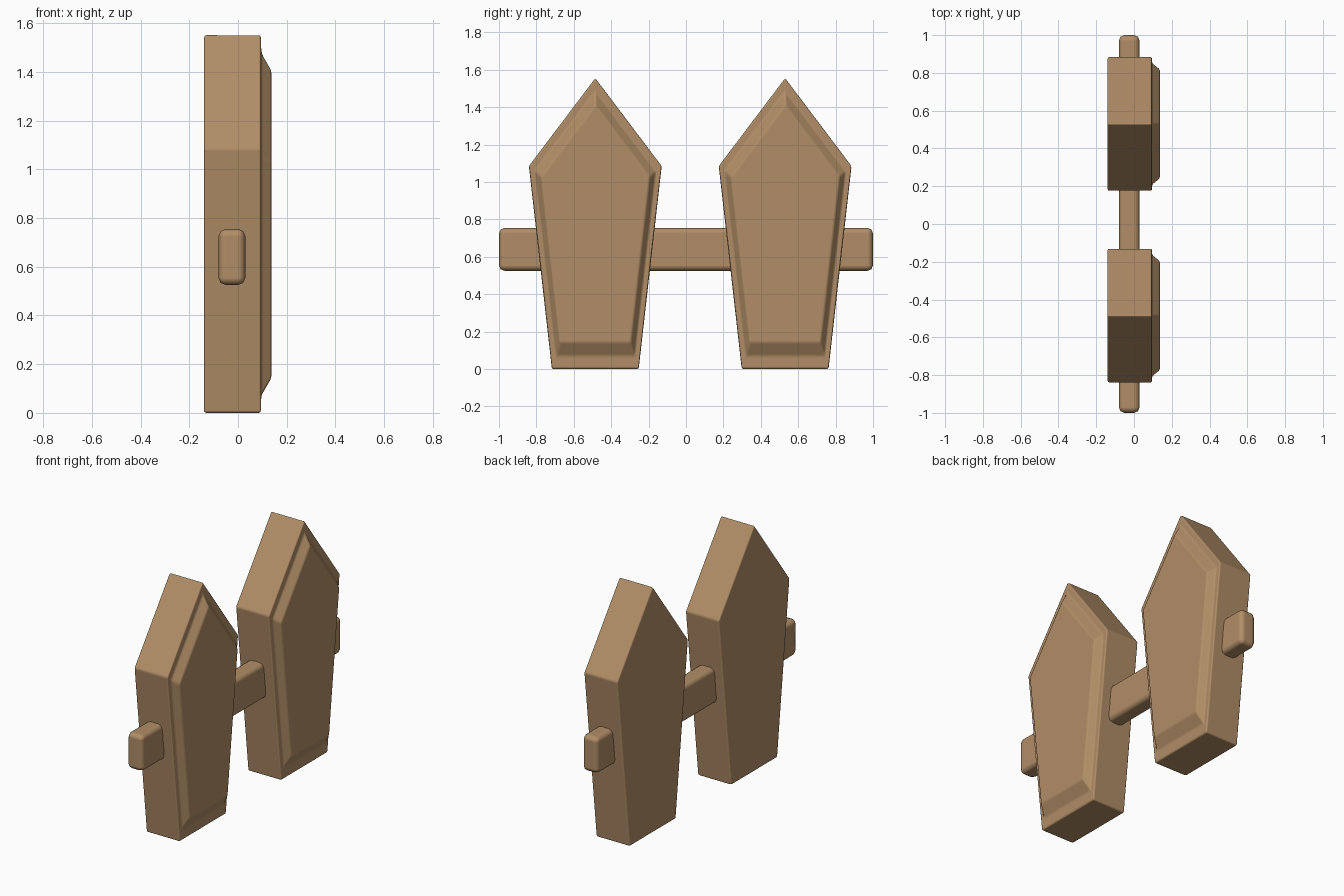
import bpy, bmesh

if "Cube" in bpy.data.objects:
    bpy.data.objects.remove(bpy.data.objects["Cube"])

wood = bpy.data.materials.new("wood")
wood.diffuse_color = (0.44, 0.27, 0.135, 1)
wood.use_nodes = True
wood.node_tree.nodes["Principled BSDF"].inputs["Base Color"].default_value = wood.diffuse_color


def finish(name, bm, width, segments):
    bmesh.ops.recalc_face_normals(bm, faces=bm.faces)
    mesh = bpy.data.meshes.new(name)
    bm.to_mesh(mesh)
    bm.free()
    mesh.shade_smooth()
    mesh.materials.append(wood)
    obj = bpy.data.objects.new(name, mesh)
    bpy.context.collection.objects.link(obj)
    bevel = obj.modifiers.new("edge_bevel", 'BEVEL')
    bevel.width = width
    bevel.segments = segments
    bevel.limit_method = 'ANGLE'
    bevel.angle_limit = 0.44
    bevel.harden_normals = True
    return obj


# Pointed picket outline (y offset, z)
OUTLINE = [(-0.232, 0), (0.232, 0), (0.355, 1.085), (0, 1.555), (-0.355, 1.085)]
# Lofted sections (x, scale): back, front, foot and top of the raised panel
SECTIONS = [(-0.14, 1), (0.095, 1), (0.095, 0.91), (0.137, 0.815)]
MID_Z = 0.775


def picket(name, y):
    bm = bmesh.new()
    rings = [[bm.verts.new((x, y + s * py, MID_Z + s * (pz - MID_Z)))
              for py, pz in OUTLINE] for x, s in SECTIONS]
    n = len(OUTLINE)
    for a, b in zip(rings, rings[1:]):
        for i in range(n):
            j = (i + 1) % n
            bm.faces.new((a[i], a[j], b[j], b[i]))
    bm.faces.new(rings[0])
    bm.faces.new(rings[-1])
    return finish(name, bm, 0.01, 2)


picket("picket_left", -0.485)
picket("picket_right", 0.53)

# Horizontal rail running through both pickets
bm = bmesh.new()
bmesh.ops.create_cube(bm, size=1)
bmesh.ops.scale(bm, vec=(0.11, 2.0, 0.23), verts=bm.verts)
bmesh.ops.translate(bm, vec=(-0.025, 0, 0.64), verts=bm.verts)
finish("rail", bm, 0.03, 2)
